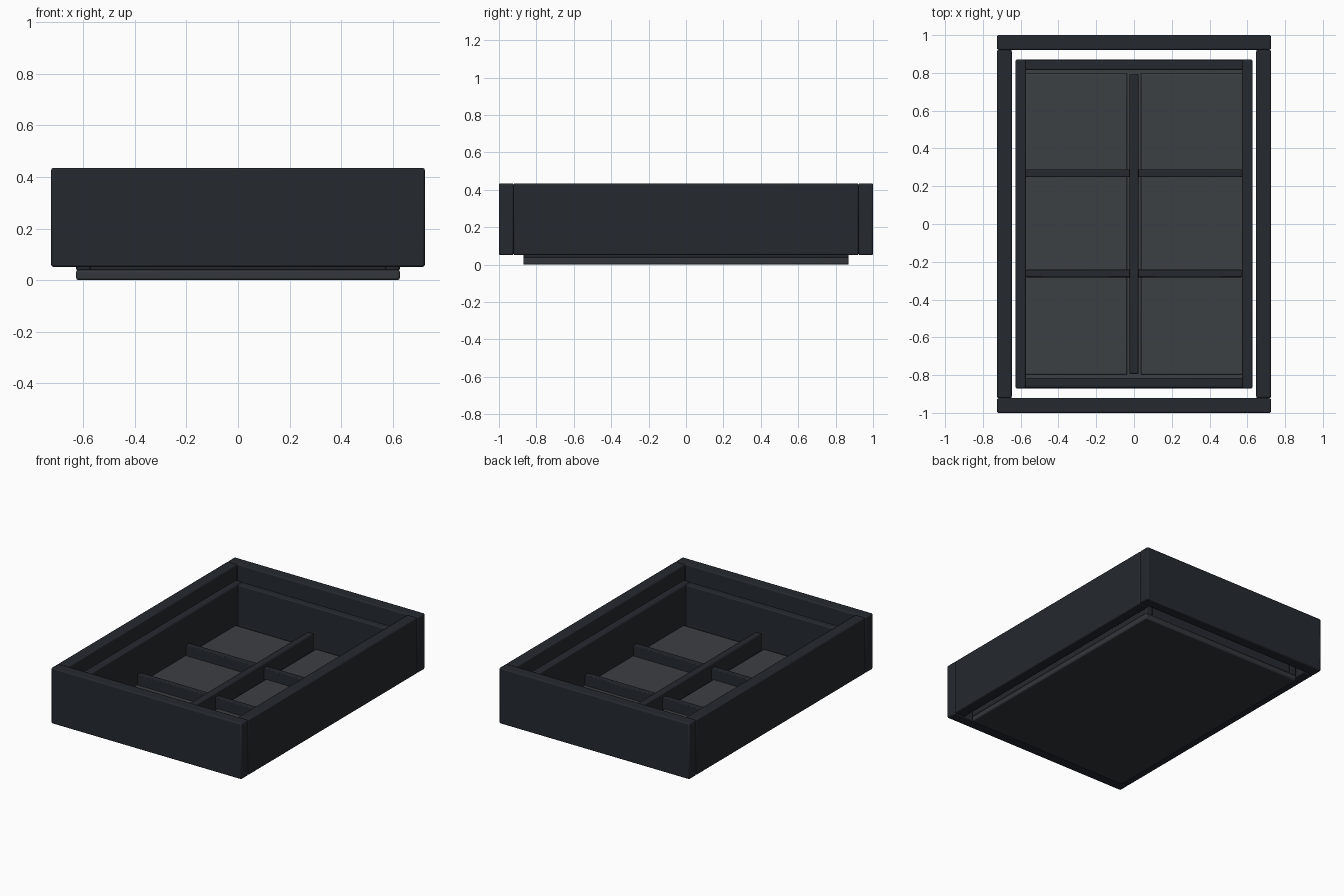
import bpy

if "Cube" in bpy.data.objects:
    bpy.data.objects.remove(bpy.data.objects["Cube"])

def material(name, rgb):
    m = bpy.data.materials.new(name)
    m.diffuse_color = (*rgb, 1)
    m.use_nodes = True
    m.node_tree.nodes["Principled BSDF"].inputs["Base Color"].default_value = m.diffuse_color
    return m

DARK = material("dark_slate", (0.018, 0.022, 0.028))
LINING = material("grey_lining", (0.045, 0.05, 0.056))
BASE = material("base_grey", (0.032, 0.037, 0.043))

def board(name, x, y, z, mat, bevel=0.008):
    """Softly bevelled box given (min, max) ranges."""
    bpy.ops.mesh.primitive_cube_add(size=1, location=[sum(r) / 2 for r in (x, y, z)])
    o = bpy.context.object
    o.name = name
    o.scale = [r[1] - r[0] for r in (x, y, z)]
    bpy.ops.object.transform_apply(location=False, rotation=False, scale=True)
    b = o.modifiers.new("soft_edges", "BEVEL")
    b.width, b.segments = bevel, 2
    o.data.materials.append(mat)
    bpy.ops.object.shade_smooth_by_angle()
    return o

def span(s, a, b):
    """Range a..b mirrored to side s."""
    return (a, b) if s > 0 else (-b, -a)

# Tray floor
board("tray_base", (-0.628, 0.628), (-0.87, 0.87), (0, 0.04), BASE)
board("tray_floor", (-0.577, 0.577), (-0.82, 0.82), (0.035, 0.068), LINING, 0.004)

for s, side, end in ((-1, "left", "front"), (1, "right", "back")):
    # Outer frame
    board(f"outer_{end}_board", (-0.725, 0.725), span(s, 0.922, 1.0), (0.051, 0.435), DARK)
    board(f"outer_{side}_board", span(s, 0.647, 0.725), (-0.922, 0.922), (0.051, 0.435), DARK)
    # Inner tray walls
    board(f"tray_{side}_wall", span(s, 0.572, 0.628), (-0.87, 0.87), (0.036, 0.355), DARK)
    board(f"tray_{end}_wall", (-0.577, 0.577), span(s, 0.815, 0.867), (0.036, 0.355), DARK)
    # Lining panels on the floor
    board(f"{side}_lining", span(s, 0.036, 0.577), (-0.797, 0.797), (0.06, 0.083), LINING, 0.006)
    # Cross dividers
    for y, place in ((-0.262, "front"), (0.268, "back")):
        board(f"{side}_{place}_divider", span(s, 0.018, 0.572), (y - 0.02, y + 0.02),
              (0.075, 0.155), DARK, 0.005)

# Long central divider
board("central_divider", (-0.024, 0.024), (-0.795, 0.795), (0.06, 0.187), DARK)
